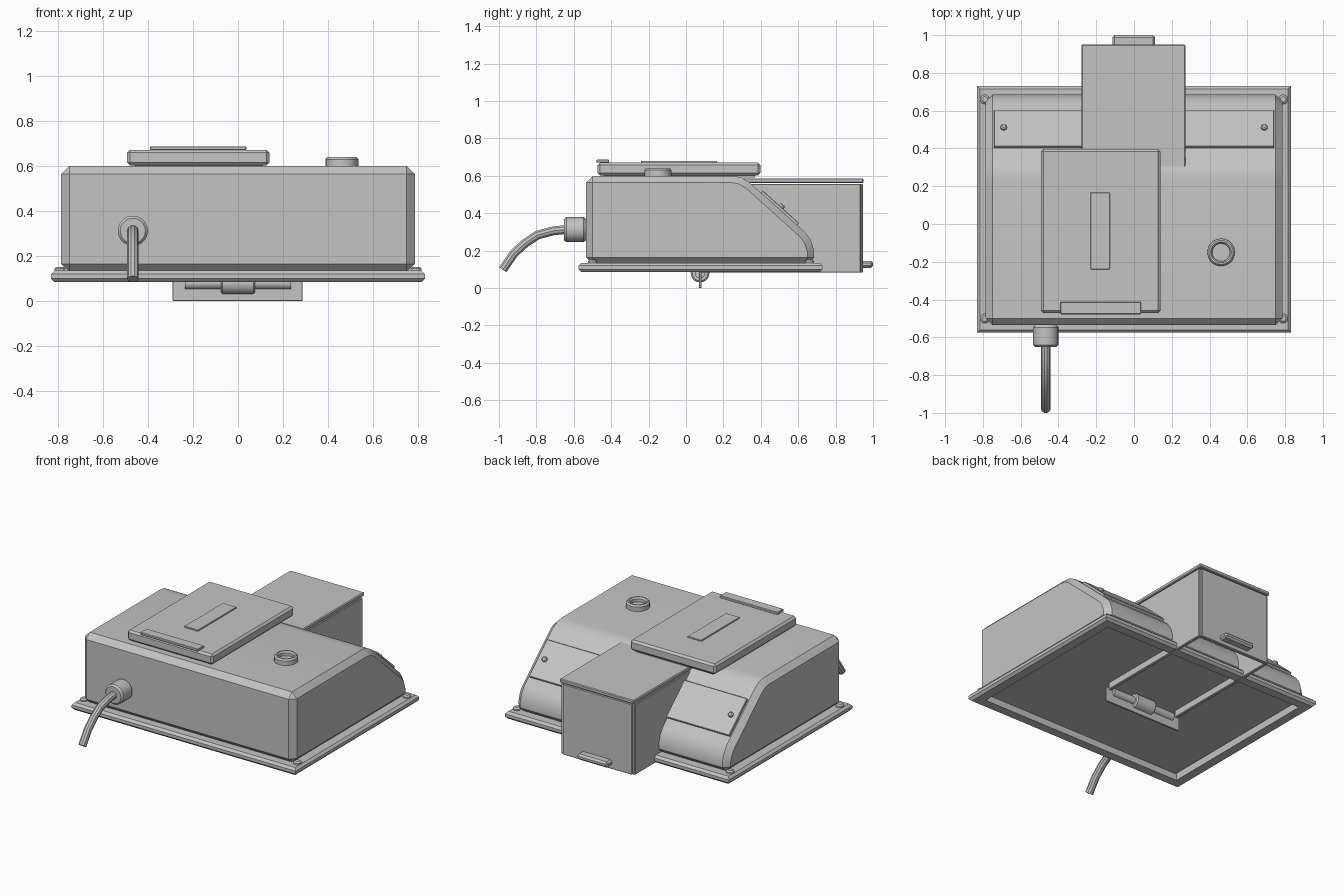
import bpy, bmesh, math
from mathutils import Vector

if "Cube" in bpy.data.objects:
    bpy.data.objects.remove(bpy.data.objects["Cube"])

grey = bpy.data.materials.new("mid_grey")
grey.diffuse_color = (0.55, 0.55, 0.55, 1)
grey.use_nodes = True
grey.node_tree.nodes["Principled BSDF"].inputs["Base Color"].default_value = grey.diffuse_color


def finish(ob, bevel=0.0, angle=30):
    """Bevel, shade and colour a part."""
    ob.data.materials.clear()
    ob.data.materials.append(grey)
    bpy.ops.object.select_all(action="DESELECT")
    ob.select_set(True)
    bpy.context.view_layer.objects.active = ob
    if bevel:
        m = ob.modifiers.new("edge_bevel", "BEVEL")
        m.width, m.segments = bevel, 1
        m.limit_method, m.angle_limit = "ANGLE", math.radians(angle)
        bpy.ops.object.modifier_apply(modifier=m.name)
    bpy.ops.object.shade_smooth_by_angle(angle=math.radians(28))
    return ob


def from_bmesh(name, bm):
    bmesh.ops.recalc_face_normals(bm, faces=bm.faces)
    me = bpy.data.meshes.new(name)
    bm.to_mesh(me)
    bm.free()
    ob = bpy.data.objects.new(name, me)
    bpy.context.collection.objects.link(ob)
    return ob


def box(name, x, y, z, bevel=0.0):
    """Box from (min, max) pairs."""
    bm = bmesh.new()
    bmesh.ops.create_cube(bm, size=1)
    for v in bm.verts:
        v.co = [r[0] + (c + 0.5) * (r[1] - r[0]) for c, r in zip(v.co, (x, y, z))]
    return finish(from_bmesh(name, bm), bevel)


def extrude_x(name, profile, x0, x1, bevel=0.0, angle=30):
    """Side profile (y, z) extruded along x."""
    bm = bmesh.new()
    f = bm.faces.new([bm.verts.new((x0, y, z)) for y, z in profile])
    ext = bmesh.ops.extrude_face_region(bm, geom=[f])["geom"]
    for v in ext:
        if isinstance(v, bmesh.types.BMVert):
            v.co.x = x1
    return finish(from_bmesh(name, bm), bevel, angle)


def lathe(name, profile, loc, axis=(0, 0, 1), n=24):
    """Turn (radius, height) points around an axis; first and last rings are capped."""
    bm = bmesh.new()
    q = Vector((0, 0, 1)).rotation_difference(Vector(axis))
    rings = [[bm.verts.new(Vector(loc) + q @ Vector((r * math.cos(2 * math.pi * i / n),
              r * math.sin(2 * math.pi * i / n), h))) for i in range(n)] for r, h in profile]
    for a, b in zip(rings, rings[1:]):
        for i in range(n):
            bm.faces.new((a[i], a[(i + 1) % n], b[(i + 1) % n], b[i]))
    bm.faces.new(rings[0])
    bm.faces.new(rings[-1])
    return finish(from_bmesh(name, bm))


# Base flange: a rectangular ring around the housing, with chamfered outer edges
bm = bmesh.new()
loops = []
for inset, z in ((0.075, 0.135), (0.015, 0.135), (0, 0.12), (0, 0.1), (0.015, 0.085), (0.075, 0.085)):
    x, y0, y1 = 0.83 - inset, -0.575 + inset, 0.73 - inset
    loops.append([bm.verts.new(p) for p in ((-x, y0, z), (x, y0, z), (x, y1, z), (-x, y1, z))])
for a, b in zip(loops, loops[1:] + loops[:1]):
    for i in range(4):
        bm.faces.new((a[i], a[(i + 1) % 4], b[(i + 1) % 4], b[i]))
finish(from_bmesh("base_flange", bm))

# Sloped housing, whose floor sits above the flange underside
extrude_x("housing", [(-0.535, 0.128), (-0.535, 0.6), (0.24, 0.6), (0.29, 0.593), (0.34, 0.565),
                      (0.64, 0.295), (0.668, 0.255), (0.685, 0.2), (0.685, 0.128)],
          -0.785, 0.785, 0.036, 50)

# Flange corner screws
for x in (-0.79, 0.79):
    for y in (-0.5, 0.66):
        lathe("flange_screw", [(0.025, 0), (0.025, 0.014), (0.015, 0.022)], (x, y, 0.13), n=12)

# Sloped side panels with one screw each
d = Vector((0, 0.3, -0.27)).normalized()
up = Vector((0, -d.z, d.y))
mid = Vector((0, 0.498, 0.423))
for s in (-1, 1):
    corners = [mid + d * a + up * b for a, b in ((-0.13, -0.01), (0.13, -0.01), (0.13, 0.015), (-0.13, 0.015))]
    extrude_x("slope_panel", [(c.y, c.z) for c in corners], s * 0.25, s * 0.742, 0.003)
    lathe("panel_screw", [(0.017, 0), (0.017, 0.02), (0.01, 0.026)],
          mid + Vector((s * 0.69, 0, 0)) + up * 0.005, up, 12)

# Rear chute, open at the bottom
for x in ((-0.278, -0.255), (0.247, 0.27)):
    box("chute_side", x, (0.08, 0.935), (0.083, 0.557), 0.004)
box("chute_back", (-0.262, 0.254), (0.92, 0.945), (0.083, 0.557), 0.004)
box("chute_lid", (-0.278, 0.272), (0.3, 0.95), (0.562, 0.587), 0.005)
box("chute_handle", (-0.115, 0.112), (0.935, 1.0), (0.108, 0.146), 0.012)

# Flap and hinge under the base
box("flap_plate", (-0.29, 0.287), (0.07, 0.082), (0.0, 0.1), 0.002)
lathe("hinge_rod", [(0.028, -0.235), (0.028, 0.235)], (0, 0.075, 0.08), (1, 0, 0), 16)
lathe("hinge_barrel", [(0.042, -0.075), (0.05, -0.068), (0.05, 0.068), (0.042, 0.075)],
      (0, 0.075, 0.08), (1, 0, 0), 20)

# Raised top cover with its plates
box("top_cover", (-0.493, 0.14), (-0.472, 0.397), (0.603, 0.672), 0.013)
box("cover_seat", (-0.46, 0.11), (-0.44, 0.37), (0.59, 0.61))
box("cover_grip", (-0.39, 0.037), (-0.478, -0.412), (0.67, 0.687), 0.003)
box("cover_plate", (-0.23, -0.128), (-0.24, 0.167), (0.668, 0.68), 0.002)

# Ring button
lathe("ring_button", [(0.073, 0), (0.073, 0.032), (0.064, 0.042), (0.055, 0.042),
                      (0.047, 0.032), (0.047, 0.012)], (0.461, -0.15, 0.598), n=20)

# Cable collar
lathe("cable_collar", [(0.056, 0), (0.067, 0.012), (0.067, 0.105), (0.056, 0.117)],
      (-0.467, -0.652, 0.312), (0, 1, 0), 20)

# Bent cable
cu = bpy.data.curves.new("cable", "CURVE")
cu.dimensions, cu.bevel_depth, cu.bevel_resolution, cu.use_fill_caps = "3D", 0.025, 3, True
sp = cu.splines.new("POLY")
path = [(-0.62, 0.315), (-0.71, 0.306), (-0.795, 0.283), (-0.86, 0.24), (-0.92, 0.185), (-0.98, 0.098)]
sp.points.add(len(path) - 1)
for p, (y, z) in zip(sp.points, path):
    p.co = (-0.467, y, z, 1)
ob = bpy.data.objects.new("cable_curve", cu)
bpy.context.collection.objects.link(ob)
me = bpy.data.meshes.new_from_object(ob.evaluated_get(bpy.context.evaluated_depsgraph_get()))
bpy.data.objects.remove(ob)
cable = bpy.data.objects.new("cable", me)
bpy.context.collection.objects.link(cable)
finish(cable)
